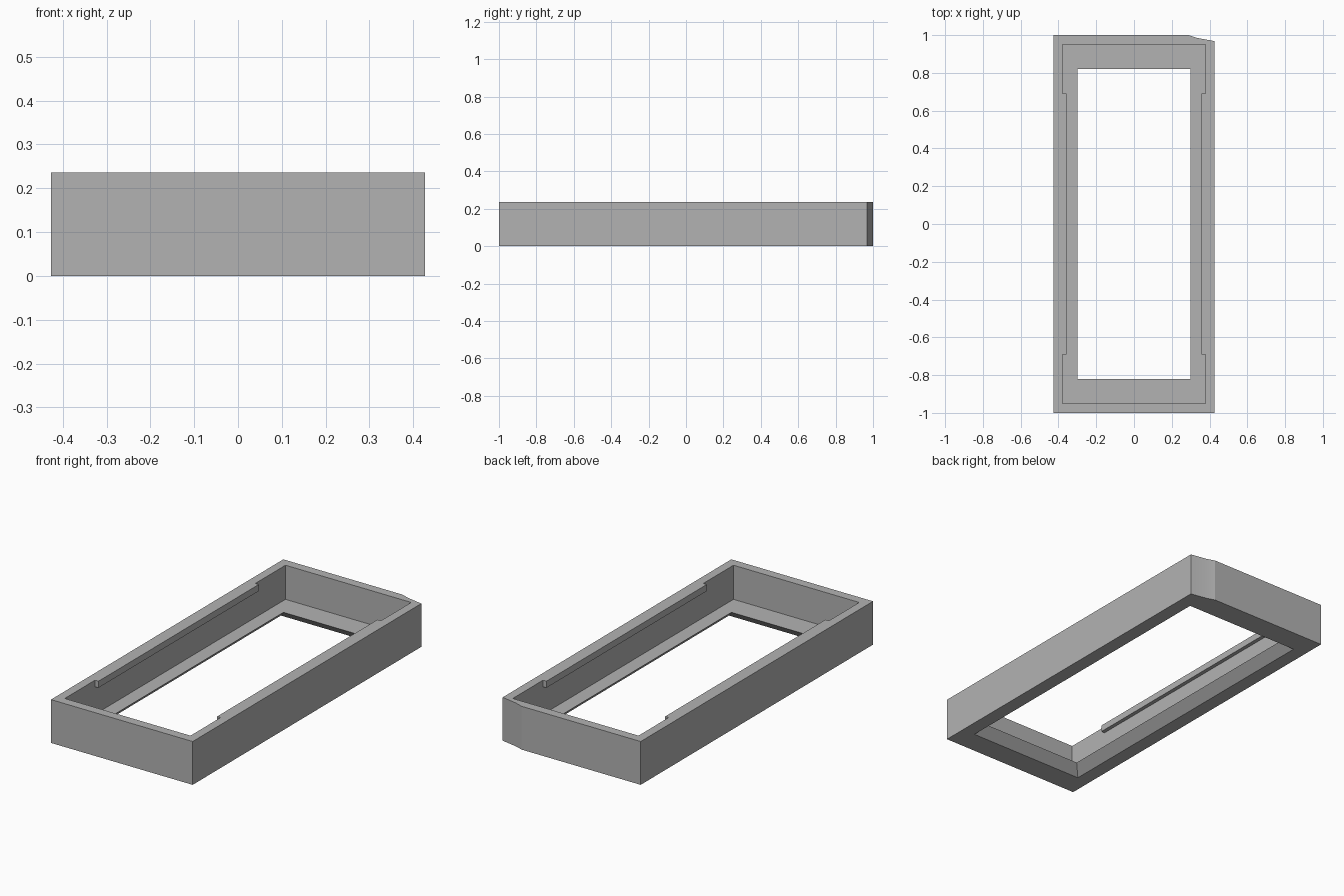
import bpy
import bmesh
import math

default = bpy.data.objects.get("Cube")
if default:
    bpy.data.objects.remove(default, do_unlink=True)

# Overall sizes
HALF_X, HALF_Y, HEIGHT = 0.427, 1.0, 0.236
CAVITY_X, CAVITY_Y, FLOOR = 0.379, 0.95, 0.05
HOLE_X, HOLE_Y = 0.30, 0.82

grey = bpy.data.materials.new("plain_grey")
grey.use_nodes = True
grey.diffuse_color = (0.45, 0.45, 0.45, 1)
grey.node_tree.nodes["Principled BSDF"].inputs["Base Color"].default_value = grey.diffuse_color


def rect(x, y):
    return [(-x, -y), (x, -y), (x, y), (-x, y)]


def loft(name, layers):
    """Closed solid through matching outlines, given as (outline, z)."""
    bm = bmesh.new()
    rings = [[bm.verts.new((x, y, z)) for x, y in outline] for outline, z in layers]
    bm.faces.new(rings[0][::-1])
    bm.faces.new(rings[-1])
    for low, high in zip(rings, rings[1:]):
        for i in range(len(low)):
            j = (i + 1) % len(low)
            bm.faces.new((low[i], low[j], high[j], high[i]))
    bmesh.ops.recalc_face_normals(bm, faces=bm.faces)
    mesh = bpy.data.meshes.new(name)
    bm.to_mesh(mesh)
    bm.free()
    mesh.materials.append(grey)
    obj = bpy.data.objects.new(name, mesh)
    bpy.context.collection.objects.link(obj)
    return obj


def activate(obj):
    bpy.ops.object.select_all(action='DESELECT')
    obj.select_set(True)
    bpy.context.view_layer.objects.active = obj


def cut(obj, cutter):
    cutter.hide_render = True
    mod = obj.modifiers.new("cut", 'BOOLEAN')
    mod.operation, mod.solver, mod.object = 'DIFFERENCE', 'EXACT', cutter
    activate(obj)
    bpy.ops.object.modifier_apply(modifier=mod.name)
    bpy.data.objects.remove(cutter, do_unlink=True)


# Frame body with one softly trimmed rear corner
outline = [(-HALF_X, -HALF_Y), (HALF_X, -HALF_Y), (HALF_X, 0.968),
           (0.335, 0.985), (0.29, HALF_Y), (-HALF_X, HALF_Y)]
frame = loft("frame", [(outline, 0), (outline, HEIGHT)])

# Open tray above the floor ledge
tray = rect(CAVITY_X, CAVITY_Y)
cut(frame, loft("tray_cutter", [(tray, FLOOR), (tray, HEIGHT + 0.1)]))

# Window through the floor, flaring outwards at 45 degrees towards the underside
flare = FLOOR + 0.02
cut(frame, loft("window_cutter", [
    (rect(HOLE_X + flare, HOLE_Y + flare), -0.02),
    (rect(HOLE_X, HOLE_Y), FLOOR),
    (rect(HOLE_X, HOLE_Y), FLOOR + 0.05)]))
activate(frame)
bpy.ops.object.shade_smooth_by_angle(angle=math.radians(15))

# Retaining rails along the top of both long inner walls
for side, name in ((1, "left_rail"), (-1, "right_rail")):
    strip = [(side * (CAVITY_X - 0.0105) + x, y) for x, y in rect(0.0105, 0.69)]
    loft(name, [(strip, 0.2), (strip, HEIGHT)])
